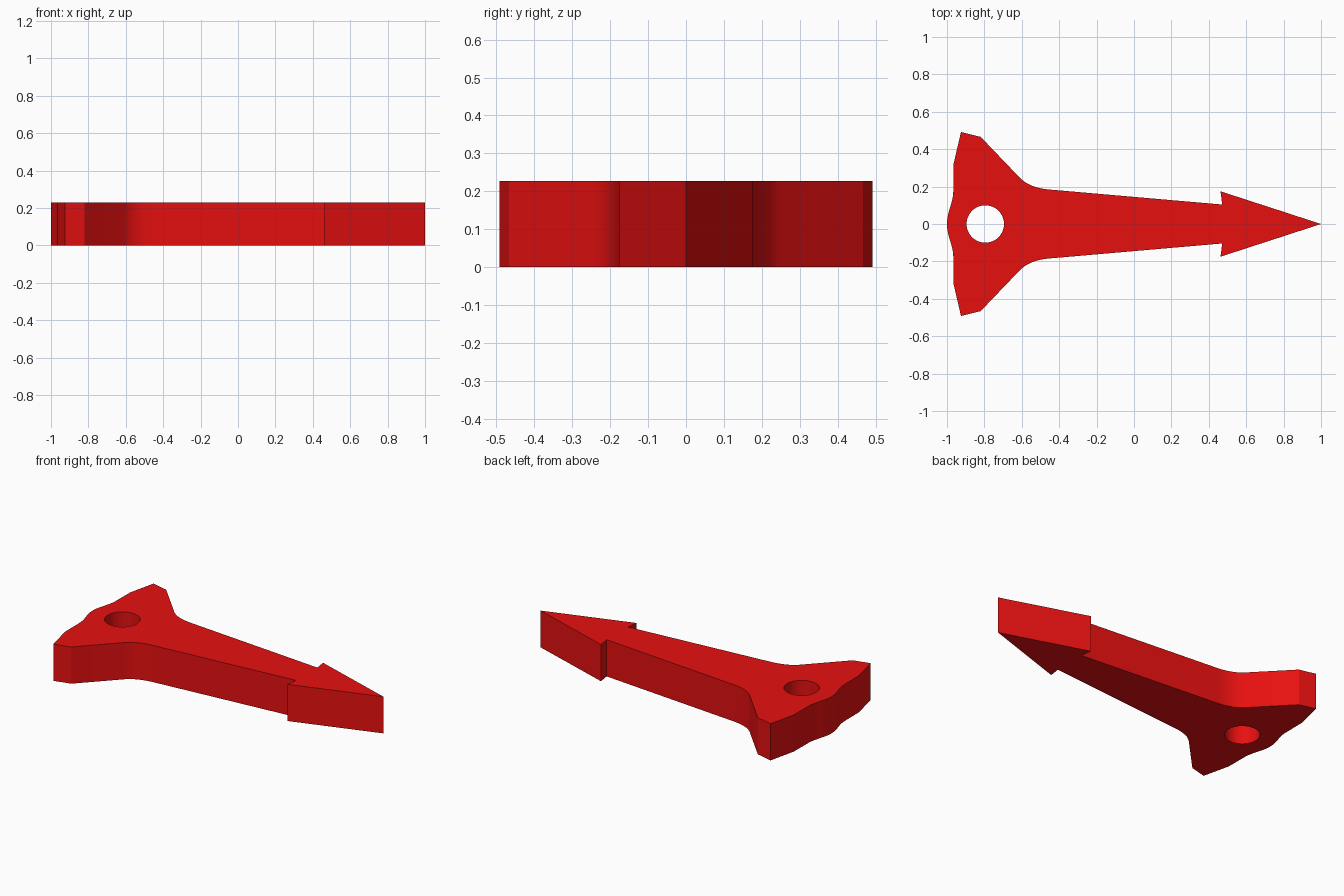
import bpy, bmesh, math
from mathutils import Vector

if "Cube" in bpy.data.objects:
    bpy.data.objects.remove(bpy.data.objects["Cube"])

HEIGHT = 0.228


def bend(a, c, b, n=12):
    """Rounded corner from a to b, pulled toward c."""
    a, c, b = Vector(a), Vector(c), Vector(b)
    return [tuple(a * (1 - t) ** 2 + c * 2 * t * (1 - t) + b * t * t)
            for t in (i / n for i in range(n + 1))]


# Upper half of the outline, from the tip to the middle of the back
half = [(1.0, 0.0), (0.462, 0.175), (0.472, 0.104)]
half += bend((-0.45, 0.184), (-0.557, 0.193), (-0.61, 0.247))
half += [(-0.82, 0.466), (-0.925, 0.492), (-0.965, 0.32)]
for i in range(13):                                   # soft bulge at the back
    y = 0.18 * (1 - i / 12)
    half.append((-0.966 - 0.017 * (1 + math.cos(math.pi * y / 0.18)), y))

# Mirror to a closed outline, and add the round hole
outline = half + [(x, -y) for x, y in reversed(half[1:-1])]
hole = [(-0.795 + 0.1 * math.cos(a), 0.1 * math.sin(a))
        for a in (2 * math.pi * i / 48 for i in range(48))]

# Fill between the two loops and extrude upward
bm = bmesh.new()
edges = []
for loop in (outline, hole):
    vs = [bm.verts.new((x, y, 0)) for x, y in loop]
    edges += [bm.edges.new((v, vs[(i + 1) % len(vs)])) for i, v in enumerate(vs)]
bmesh.ops.triangle_fill(bm, edges=edges, use_beauty=True, use_dissolve=False)
ext = bmesh.ops.extrude_face_region(bm, geom=bm.faces[:], use_keep_orig=True)
top = [g for g in ext["geom"] if isinstance(g, bmesh.types.BMVert)]
bmesh.ops.translate(bm, verts=top, vec=(0, 0, HEIGHT))
bmesh.ops.recalc_face_normals(bm, faces=bm.faces[:])

mesh = bpy.data.meshes.new("arrow_pointer")
bm.to_mesh(mesh)
bm.free()
pointer = bpy.data.objects.new("arrow_pointer", mesh)
bpy.context.collection.objects.link(pointer)

# Red material
red = bpy.data.materials.new("red")
red.diffuse_color = (0.8, 0.005, 0.005, 1)
red.use_nodes = True
red.node_tree.nodes["Principled BSDF"].inputs["Base Color"].default_value = red.diffuse_color
mesh.materials.append(red)

# Smooth the curves, keep the corners crisp
bpy.context.view_layer.objects.active = pointer
pointer.select_set(True)
bpy.ops.object.shade_smooth_by_angle(angle=math.radians(10))
